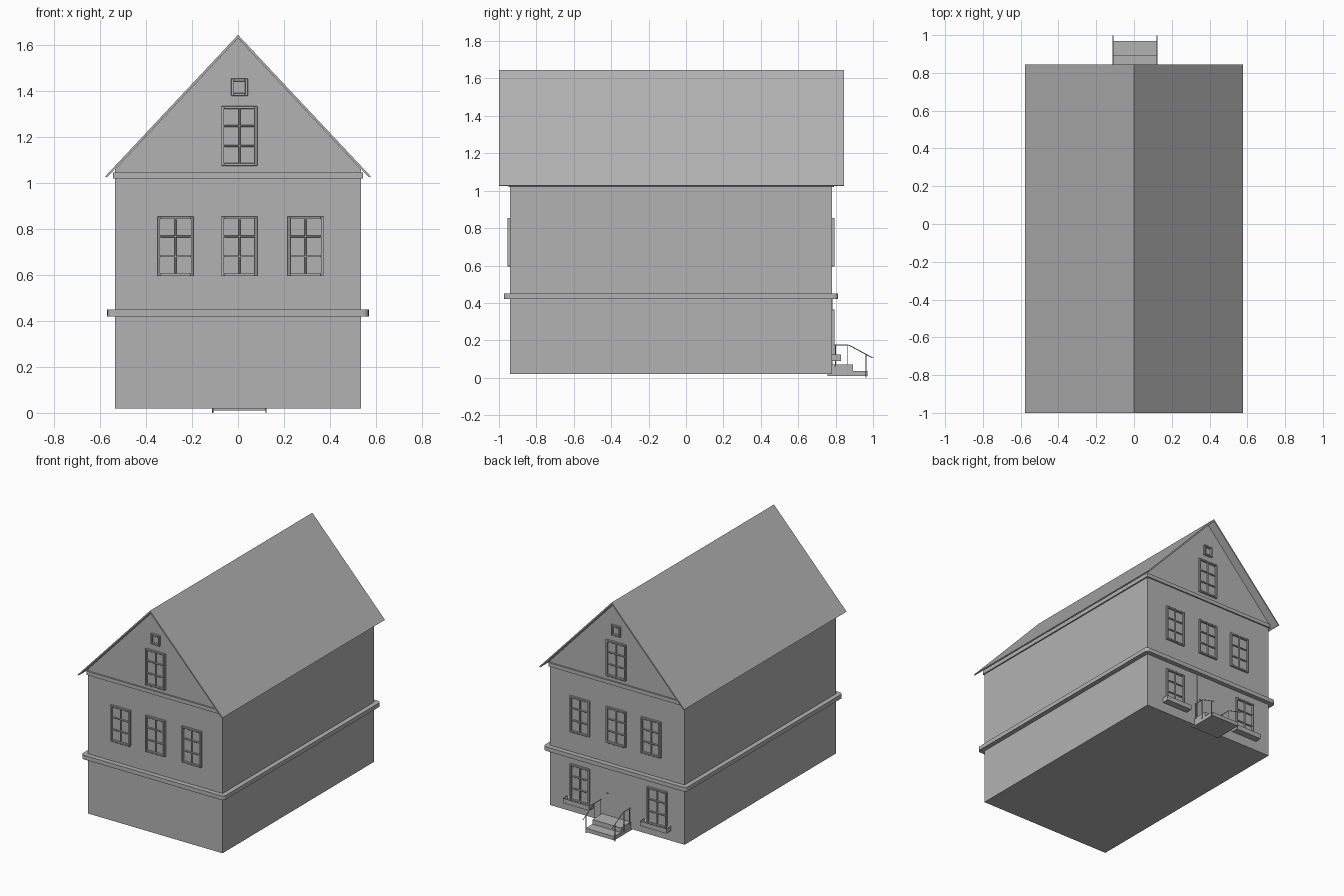
import bpy, bmesh
from mathutils import Vector, Matrix

old = bpy.data.objects.get("Cube")
if old:
    bpy.data.objects.remove(old)

GREY = (0.45, 0.45, 0.45, 1)
mat = bpy.data.materials.new("plain_grey")
mat.use_nodes = True
mat.diffuse_color = GREY
mat.node_tree.nodes["Principled BSDF"].inputs["Base Color"].default_value = GREY

WALL_X, FRONT, BACK = 0.535, -0.94, 0.78
RIDGE, SLOPE = 1.645, 1.066


def finish(name, bm):
    bmesh.ops.recalc_face_normals(bm, faces=bm.faces)
    mesh = bpy.data.meshes.new(name)
    bm.to_mesh(mesh)
    bm.free()
    mesh.materials.append(mat)
    ob = bpy.data.objects.new(name, mesh)
    bpy.context.collection.objects.link(ob)
    return ob


def add_box(bm, x0, x1, y0, y1, z0, z1):
    size = Matrix.Diagonal((x1 - x0, y1 - y0, z1 - z0, 1))
    mid = Matrix.Translation(((x0 + x1) / 2, (y0 + y1) / 2, (z0 + z1) / 2))
    return bmesh.ops.create_cube(bm, size=1, matrix=mid @ size)["verts"]


def box(name, *limits):
    bm = bmesh.new()
    add_box(bm, *limits)
    return finish(name, bm)


def add_bar(bm, a, b, radius=0.0025):
    a, b = Vector(a), Vector(b)
    turn = (b - a).to_track_quat("Z", "Y").to_matrix().to_4x4()
    bmesh.ops.create_cone(bm, cap_ends=True, segments=8, radius1=radius, radius2=radius,
                          depth=(b - a).length, matrix=Matrix.Translation((a + b) / 2) @ turn)


def prism(name, outline, y0, y1):
    bm = bmesh.new()
    face = bm.faces.new([bm.verts.new((x, y0, z)) for x, z in outline])
    new = bmesh.ops.extrude_face_region(bm, geom=[face])["geom"]
    bmesh.ops.translate(bm, vec=(0, y1 - y0, 0),
                        verts=[v for v in new if isinstance(v, bmesh.types.BMVert)])
    return finish(name, bm)


def band(name, out, z0, z1, radius):
    # Moulding around the house, rounded at its four corners
    bm = bmesh.new()
    add_box(bm, -WALL_X - out, WALL_X + out, FRONT - out, BACK + out, z0, z1)
    corners = [e for e in bm.edges if abs(e.verts[0].co.z - e.verts[1].co.z) > 0.001]
    bmesh.ops.bevel(bm, geom=corners, offset=radius, segments=4, profile=0.5, affect="EDGES")
    finish(name, bm)


def window(name, cx, z0, side, width=0.157, height=0.26, cols=2, rows=3):
    # Bevelled frame with glazing bars, standing on the front or back wall
    y = FRONT if side < 0 else BACK
    depth, frame, bar = 0.015, 0.012, 0.004
    x0, x1, z1 = cx - width / 2, cx + width / 2, z0 + height

    def piece(bm, a, b, c, d, thick):
        add_box(bm, a, b, min(y, y + side * thick), max(y, y + side * thick), c, d)

    bm = bmesh.new()
    piece(bm, x0, x0 + frame, z0, z1, depth)
    piece(bm, x1 - frame, x1, z0, z1, depth)
    piece(bm, x0 + frame, x1 - frame, z0, z0 + frame, depth)
    piece(bm, x0 + frame, x1 - frame, z1 - frame, z1, depth)
    for i in range(1, cols):
        x = x0 + width * i / cols
        piece(bm, x - bar, x + bar, z0 + frame, z1 - frame, depth * 0.7)
    for i in range(1, rows):
        z = z0 + height * i / rows
        piece(bm, x0 + frame, x1 - frame, z - bar, z + bar, depth * 0.7)
    ob = finish(name, bm)
    bevel = ob.modifiers.new("soft_edges", "BEVEL")
    bevel.width, bevel.segments = 0.0015, 1


# Walls with gables
eave_z = RIDGE - 0.015 - SLOPE * WALL_X
prism("walls", [(-WALL_X, 0.02), (WALL_X, 0.02), (WALL_X, eave_z),
                (0, RIDGE - 0.015), (-WALL_X, eave_z)], FRONT, BACK)

# Thin overhanging roof
edge = 0.578
low = RIDGE - SLOPE * edge
prism("roof", [(-edge, low), (0, RIDGE), (edge, low), (edge - 0.008, low - 0.004),
               (0, RIDGE - 0.015), (-edge + 0.008, low - 0.004)], -1.0, 0.845)

# Mouldings
band("lower_band", 0.034, 0.42, 0.45, 0.025)
band("upper_band", 0.01, 1.02, 1.047, 0.006)

# Windows on both gable ends
for side, label in ((-1, "front"), (1, "back")):
    for place, x in (("right", -0.272), ("middle", 0.006), ("left", 0.294)):
        window(f"{label}_{place}_window", x, 0.595, side)
    window(f"{label}_gable_window", 0.006, 1.075, side)
    window(f"{label}_attic_window", 0.006, 1.38, side, 0.073, 0.075, 1, 1)

# Ground floor windows with planter boxes
for place, x in (("right", -0.32), ("left", 0.294)):
    window(f"back_lower_{place}_window", x, 0.105, 1)
    bm = bmesh.new()
    add_box(bm, x - 0.105, x + 0.105, BACK, 0.83, 0.09, 0.125)
    top = max(bm.faces, key=lambda f: f.calc_center_median().z)
    bmesh.ops.inset_region(bm, faces=[top], thickness=0.008)
    bmesh.ops.translate(bm, verts=top.verts, vec=(0, 0, -0.02))
    finish(f"{place}_planter", bm)

# Back door and knob
box("door", -0.085, 0.095, BACK, BACK + 0.002, 0.07, 0.42)
bm = bmesh.new()
bmesh.ops.create_uvsphere(bm, u_segments=10, v_segments=6, radius=0.006,
                          matrix=Matrix.Translation((0.075, BACK + 0.006, 0.23)))
finish("door_knob", bm)

# Entrance steps
box("lower_step", -0.108, 0.12, 0.757, 0.97, 0.01, 0.037)
box("upper_step", -0.108, 0.12, BACK, 0.893, 0.037, 0.07)

# Handrails
for place, x in (("right", -0.11), ("left", 0.122)):
    bm = bmesh.new()
    knee, end = (x, 0.87, 0.175), (x, 0.998, 0.106)
    add_bar(bm, (x, 0.79, 0.175), knee)
    add_bar(bm, knee, end)
    for y, z0, z1 in ((0.80, 0.06, 0.175), (0.862, 0.03, 0.175), (0.963, 0, 0.125)):
        add_bar(bm, (x, y, z0), (x, y, z1))
    finish(f"{place}_handrail", bm)
